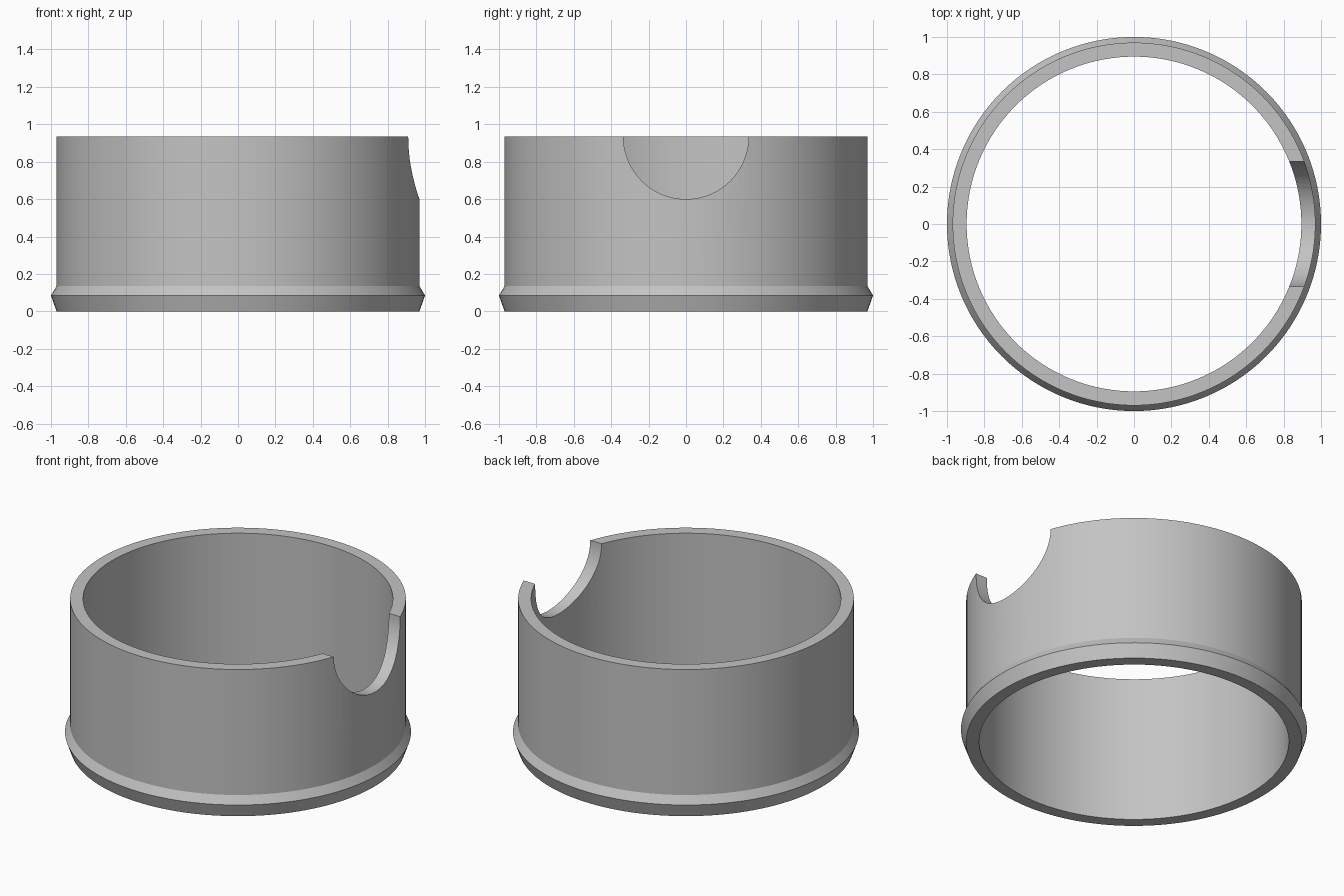
import bpy, bmesh, math
from mathutils import Matrix

default = bpy.data.objects.get("Cube")
if default:
    bpy.data.objects.remove(default, do_unlink=True)

SEGMENTS = 128
HEIGHT = 0.935
NOTCH_RADIUS = 0.335

grey = bpy.data.materials.new("plain grey")
grey.use_nodes = True
colour = (0.55, 0.55, 0.55, 1)
grey.diffuse_color = colour
grey.node_tree.nodes["Principled BSDF"].inputs["Base Color"].default_value = colour


def add_object(name, bm):
    bmesh.ops.recalc_face_normals(bm, faces=bm.faces)
    mesh = bpy.data.meshes.new(name)
    bm.to_mesh(mesh)
    bm.free()
    mesh.materials.append(grey)
    obj = bpy.data.objects.new(name, mesh)
    bpy.context.collection.objects.link(obj)
    return obj


def lathe(name, profile):
    """Revolve a closed (radius, height) profile about the z axis."""
    bm = bmesh.new()
    rings = []
    for i in range(SEGMENTS):
        a = math.tau * i / SEGMENTS
        rings.append([bm.verts.new((r * math.cos(a), r * math.sin(a), z))
                      for r, z in profile])
    for i, ring in enumerate(rings):
        after = rings[(i + 1) % SEGMENTS]
        for j in range(len(profile)):
            k = (j + 1) % len(profile)
            bm.faces.new((ring[j], after[j], after[k], ring[k]))
    return add_object(name, bm)


# Ring wall with a bevelled bead around the foot
ring = lathe("ring_wall", [(0.895, 0), (0.97, 0), (1.0, 0.085), (0.97, 0.135),
                           (0.97, HEIGHT), (0.895, HEIGHT)])

# Half-round notch in the rim on the +x side
bm = bmesh.new()
bmesh.ops.create_cone(bm, cap_ends=True, segments=96, radius1=NOTCH_RADIUS,
                      radius2=NOTCH_RADIUS, depth=0.8,
                      matrix=Matrix.Translation((0.9, 0, HEIGHT))
                      @ Matrix.Rotation(math.pi / 2, 4, "Y"))
cutter = add_object("notch_cutter", bm)

cut = ring.modifiers.new("notch", "BOOLEAN")
cut.operation = "DIFFERENCE"
cut.solver = "EXACT"
cut.object = cutter
bpy.ops.object.select_all(action="DESELECT")
bpy.context.view_layer.objects.active = ring
ring.select_set(True)
bpy.ops.object.modifier_apply(modifier=cut.name)
bpy.data.objects.remove(cutter, do_unlink=True)

# Smooth round walls, crisp rims and bead edges
bpy.ops.object.shade_smooth_by_angle(angle=math.radians(15))
